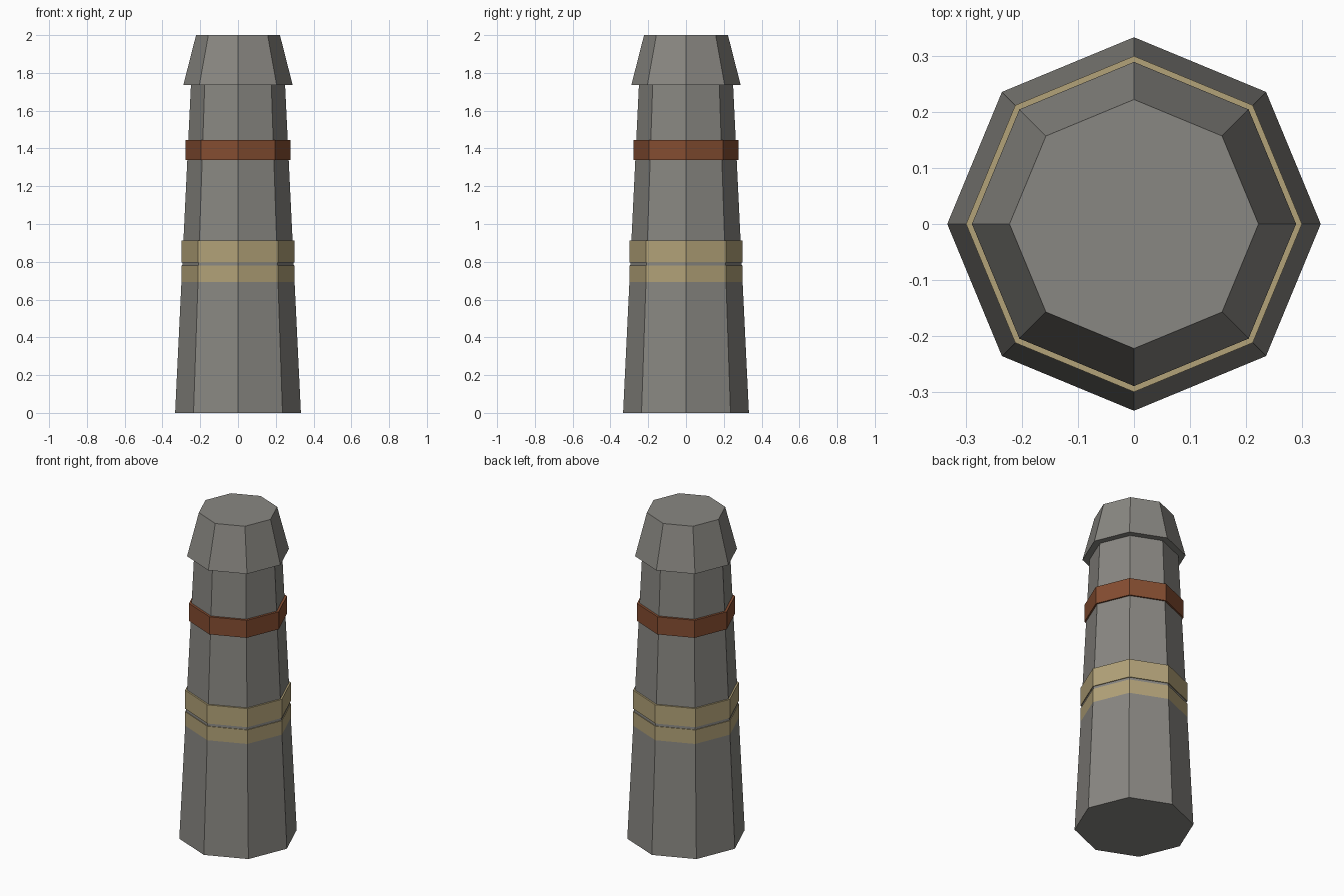
import bpy, bmesh, math

if "Cube" in bpy.data.objects:
    bpy.data.objects.remove(bpy.data.objects["Cube"])

SIDES = 8


def material(name, rgb):
    m = bpy.data.materials.new(name)
    m.diffuse_color = (*rgb, 1.0)
    m.use_nodes = True
    m.node_tree.nodes["Principled BSDF"].inputs["Base Color"].default_value = m.diffuse_color
    return m


stone = material("grey stone", (0.25, 0.243, 0.223))
gold = material("dull gold", (0.45, 0.365, 0.19))
rust = material("rust red", (0.235, 0.075, 0.031))


def octagon(name, mat, z0, r0, z1, r1):
    """Closed tapered octagonal prism with corners on the x and y axes."""
    bm = bmesh.new()
    rings = []
    for z, r in ((z0, r0), (z1, r1)):
        rings.append([bm.verts.new((r * math.cos(math.tau * i / SIDES),
                                    r * math.sin(math.tau * i / SIDES), z))
                      for i in range(SIDES)])
    low, high = rings
    for i in range(SIDES):
        j = (i + 1) % SIDES
        bm.faces.new((low[i], low[j], high[j], high[i]))
    bm.faces.new(low[::-1])
    bm.faces.new(high)
    mesh = bpy.data.meshes.new(name)
    bm.to_mesh(mesh)
    bm.free()
    mesh.materials.append(mat)
    obj = bpy.data.objects.new(name, mesh)
    bpy.context.collection.objects.link(obj)
    return obj


# Tapered shaft and overhanging cap
octagon("shaft", stone, 0.0, 0.333, 1.74, 0.249)
octagon("cap", stone, 1.737, 0.289, 2.0, 0.222)

# Straight bands; the lowest sinks into the widening shaft
octagon("lower_gold_band", gold, 0.665, 0.2995, 0.78, 0.2995)
octagon("upper_gold_band", gold, 0.797, 0.2995, 0.912, 0.2995)
octagon("red_band", rust, 1.338, 0.278, 1.446, 0.278)
